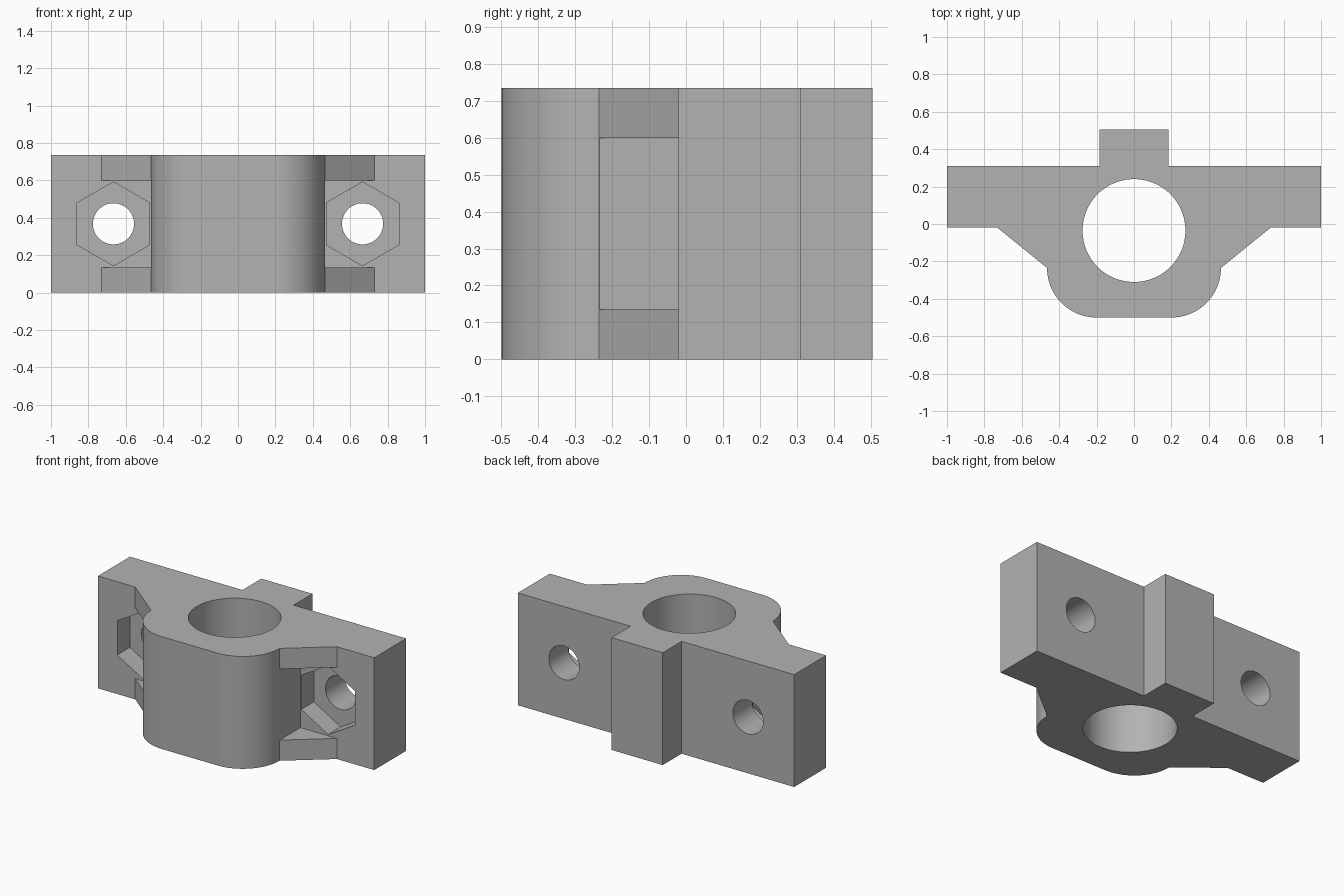
import bpy
import bmesh
from math import sin, cos, pi, radians
from mathutils import Matrix

if "Cube" in bpy.data.objects:
    bpy.data.objects.remove(bpy.data.objects["Cube"], do_unlink=True)

HEIGHT = 0.735
MID = HEIGHT / 2
FLANGE_FRONT, FLANGE_BACK = -0.02, 0.31
BODY_X, CORNER_R = 0.465, 0.265

grey = bpy.data.materials.new("plain grey")
grey.use_nodes = True
grey.diffuse_color = (0.45, 0.45, 0.45, 1)
grey.node_tree.nodes["Principled BSDF"].inputs["Base Color"].default_value = (0.45, 0.45, 0.45, 1)


def prism(name, points, z0, z1, matrix=Matrix()):
    """Extrude a flat outline from z0 to z1, then place it."""
    bm = bmesh.new()
    face = bm.faces.new([bm.verts.new((x, y, z0)) for x, y in points])
    up = bmesh.ops.extrude_face_region(bm, geom=[face])["geom"]
    moved = [v for v in up if isinstance(v, bmesh.types.BMVert)]
    bmesh.ops.translate(bm, verts=moved, vec=(0, 0, z1 - z0))
    bm.transform(matrix)
    bmesh.ops.recalc_face_normals(bm, faces=bm.faces)
    mesh = bpy.data.meshes.new(name)
    bm.to_mesh(mesh)
    bm.free()
    mesh.materials.append(grey)
    obj = bpy.data.objects.new(name, mesh)
    bpy.context.collection.objects.link(obj)
    return obj


def ring(radius, sides, cx=0, cy=0):
    return [(cx + radius * sin(2 * pi * i / sides), cy + radius * cos(2 * pi * i / sides))
            for i in range(sides)]


# Outline of the right half, front to back: rounded nose, gusset, flange, tab
arc = [(BODY_X - CORNER_R + CORNER_R * sin(a), -0.5 + CORNER_R * (1 - cos(a)))
       for a in [pi / 2 * i / 24 for i in range(25)]]
half = arc + [(0.73, FLANGE_FRONT), (1, FLANGE_FRONT), (1, FLANGE_BACK),
              (0.185, FLANGE_BACK), (0.185, 0.505)]
outline = half + [(-x, y) for x, y in reversed(half)]
block = prism("bearing_block", outline, 0, HEIGHT)

# Cutters: main bore, then slot, nut pocket and bolt hole on each side
cutters = [prism("bore_cutter", ring(0.275, 96, 0, -0.035), -0.1, HEIGHT + 0.1)]
for side in (-1, 1):
    xa, xb = side * (BODY_X + 0.001), side * 0.85
    slot = [(xa, -0.4), (xb, -0.4), (xb, FLANGE_FRONT), (xa, FLANGE_FRONT)]
    cutters.append(prism("slot_cutter", slot, 0.135, 0.6))
    # Local z points to the front, so depths below are negative y
    place = Matrix.Translation((side * 0.666, 0, MID)) @ Matrix.Rotation(radians(90), 4, "X")
    cutters.append(prism("nut_cutter", ring(0.224, 6), -0.11, 0.08, place))
    cutters.append(prism("bolt_cutter", ring(0.11, 48), -0.5, 0.15, place))

bpy.ops.object.select_all(action="DESELECT")
bpy.context.view_layer.objects.active = block
block.select_set(True)
for cutter in cutters:
    cutter.hide_render = True
    mod = block.modifiers.new("cut", "BOOLEAN")
    mod.operation, mod.solver, mod.object = "DIFFERENCE", "EXACT", cutter
    bpy.ops.object.modifier_apply(modifier=mod.name)
for cutter in cutters:
    bpy.data.objects.remove(cutter, do_unlink=True)

bpy.ops.object.shade_smooth_by_angle(angle=radians(25))
